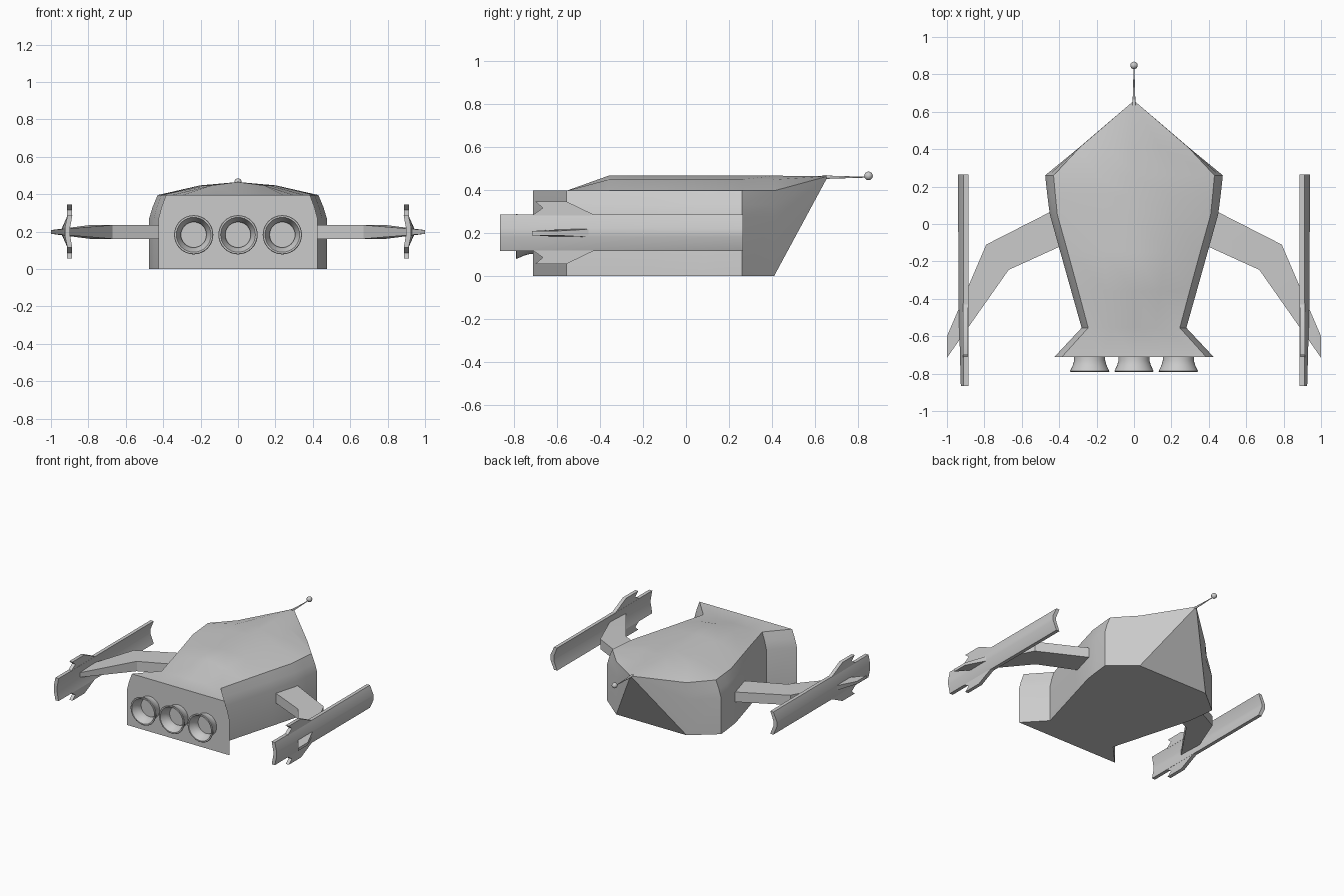
import bpy, bmesh, math

if "Cube" in bpy.data.objects:
    bpy.data.objects.remove(bpy.data.objects["Cube"])


def finish(name, bm, mirror=False, angle=30):
    bmesh.ops.recalc_face_normals(bm, faces=bm.faces)
    me = bpy.data.meshes.new(name)
    bm.to_mesh(me)
    bm.free()
    me.shade_smooth()
    me.set_sharp_from_angle(angle=math.radians(angle))
    ob = bpy.data.objects.new(name, me)
    bpy.context.collection.objects.link(ob)
    if mirror:
        m = ob.modifiers.new("mirror", 'MIRROR')
        m.use_clip = False
        m.use_mirror_merge = False
    return ob


def loft(sections, tip=None):
    """Skin closed rings; cap both ends, or close the last ring onto a tip point."""
    bm = bmesh.new()
    rings = [[bm.verts.new(p) for p in s] for s in sections]
    n = len(rings[0])
    for a, b in zip(rings, rings[1:]):
        for i in range(n):
            j = (i + 1) % n
            bm.faces.new((a[i], a[j], b[j], b[i]))
    bm.faces.new(rings[0])
    if tip:
        t = bm.verts.new(tip)
        for i in range(n):
            bm.faces.new((rings[-1][i], rings[-1][(i + 1) % n], t))
    else:
        bm.faces.new(rings[-1])
    return bm


def lathe(name, profile, x, z, steps=32):
    """Revolve (radius, y) points about a y-parallel axis through x, z."""
    sections = [[(x + r * math.cos(2 * math.pi * i / steps), y,
                  z + r * math.sin(2 * math.pi * i / steps)) for i in range(steps)]
                for r, y in profile]
    return finish(name, loft(sections))


# Hull: y, side half-width, top half-width, inner roof height, ridge height
stations = [(-0.71, 0.425, 0.385, 0.395, 0.395),
            (-0.555, 0.28, 0.245, 0.395, 0.395),
            (-0.36, 0.335, 0.297, 0.447, 0.465),
            (-0.15, 0.394, 0.354, 0.447, 0.465),
            (0.05, 0.45, 0.41, 0.447, 0.465),
            (0.15, 0.463, 0.42, 0.447, 0.465),
            (0.26, 0.475, 0.43, 0.447, 0.465),
            (0.41, 0.292, 0.29, 0.447, 0.465)]
hull = []
for y, w, wt, zi, zr in stations:
    half = [(w, 0), (w, 0.27), (w * 0.6 + wt * 0.4, 0.33), (wt, 0.395), (wt * 0.47, zi)]
    hull.append([(x, y, z) for x, z in half] + [(0, y, zr)] +
                [(-x, y, z) for x, z in reversed(half)])
finish("hull", loft(hull, tip=(0, 0.66, 0.463)), angle=32)

# Engine nozzles
for label, x in (("left", -0.237), ("middle", 0), ("right", 0.237)):
    lathe("engine_nozzle_" + label,
          [(0.083, -0.70), (0.083, -0.73), (0.09, -0.755), (0.105, -0.787), (0.102, -0.79),
           (0.093, -0.79), (0.075, -0.75), (0.068, -0.73), (0.068, -0.715)], x, 0.183)

# Nose antenna with ball
lathe("antenna_rod", [(0.011, 0.635), (0.007, 0.67), (0.002, 0.84)], 0, 0.458, 12)
bm = bmesh.new()
bmesh.ops.create_uvsphere(bm, u_segments=16, v_segments=10, radius=0.02)
finish("antenna_ball", bm).location = (0, 0.848, 0.464)

# Swept wings: x/y of front edge, x/y of back edge, half thickness
wing = []
for fx, fy, bx, by, t in ((0.30, 0.14, 0.30, -0.077, 0.037), (0.79, -0.11, 0.67, -0.245, 0.037),
                          (1.0, -0.6, 1.0, -0.715, 0.01)):
    wing.append([(fx, fy, 0.198 - t), (fx, fy, 0.198 + t),
                 (bx, by, 0.198 + t), (bx, by, 0.198 - t)])
finish("wing", loft(wing), mirror=True)

# Wing-tip rails with a chevron section
rail = []
for y, apex in ((0.265, 0.941), (-0.42, 0.938), (-0.865, 0.926)):
    rail.append([(x, y, z) for x, z in (
        (0.886, 0.285), (0.912, 0.285), (apex, 0.22), (apex, 0.18), (0.912, 0.115),
        (0.886, 0.115), (apex - 0.027, 0.185), (apex - 0.027, 0.215))])
finish("wing_tip_rail", loft(rail), mirror=True)

# Upper and lower fins on the rails
for label, s in (("upper", 1), ("lower", -1)):
    outline = [(-0.42, 0.08), (-0.555, 0.145), (-0.70, 0.145), (-0.665, 0.115), (-0.715, 0.08)]
    finish("rail_fin_" + label, loft(
        [[(x, y, 0.2 + s * h) for y, h in outline] for x in (0.887, 0.913)]), mirror=True)
